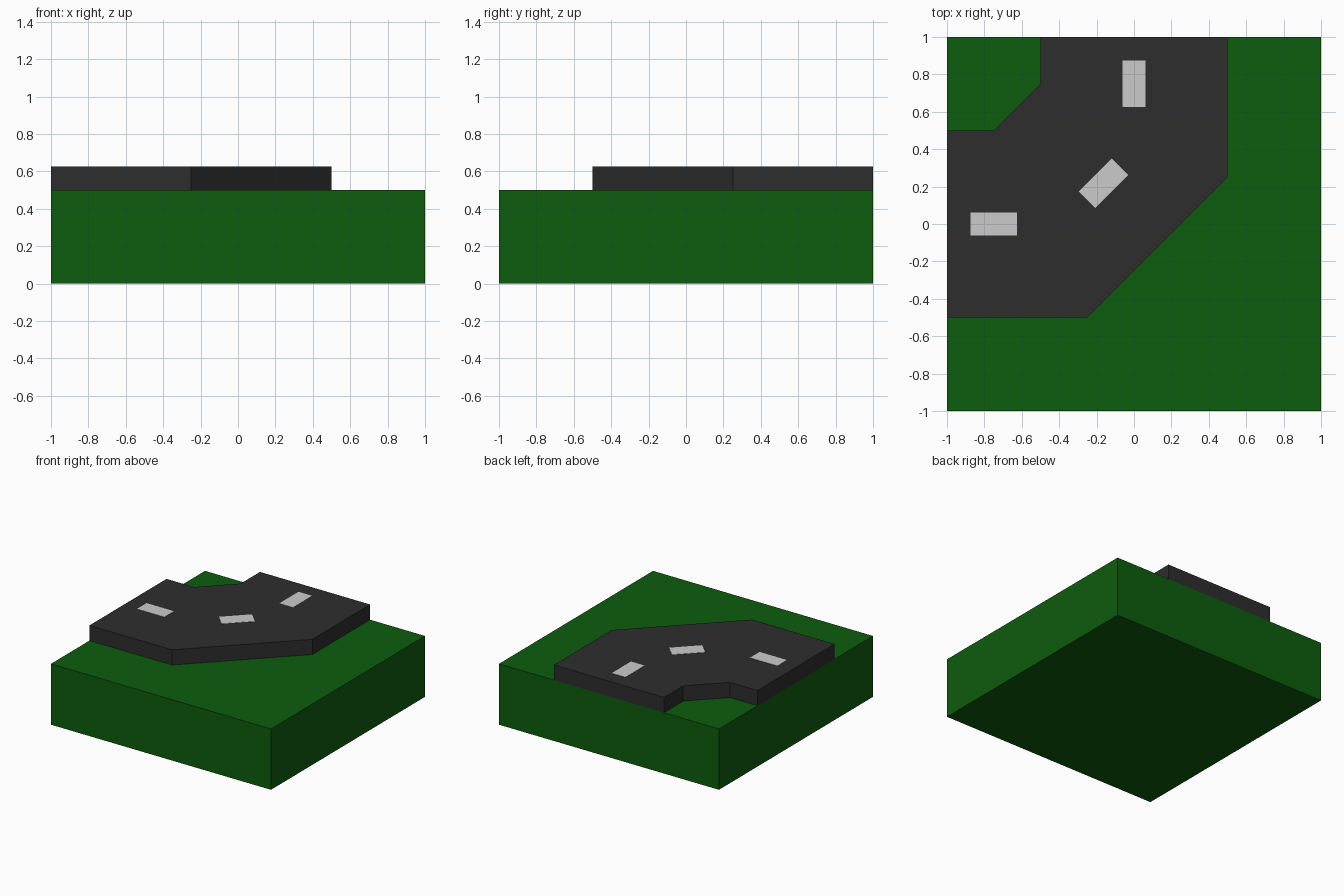
import bpy
import bmesh
import math
from mathutils import Matrix

cube = bpy.data.objects.get("Cube")
if cube:
    bpy.data.objects.remove(cube, do_unlink=True)


def make_material(name, rgb):
    mat = bpy.data.materials.new(name)
    mat.use_nodes = True
    color = (*rgb, 1.0)
    mat.diffuse_color = color
    mat.node_tree.nodes["Principled BSDF"].inputs["Base Color"].default_value = color
    return mat


def make_slab(name, outline, z0, z1, mat, matrix=Matrix()):
    """Extrude a counter-clockwise outline from z0 up to z1."""
    bm = bmesh.new()
    base = bm.faces.new([bm.verts.new((x, y, z0)) for x, y in outline])
    top = bmesh.ops.extrude_face_region(bm, geom=[base], use_keep_orig=True)["geom"]
    verts = [g for g in top if isinstance(g, bmesh.types.BMVert)]
    bmesh.ops.translate(bm, verts=verts, vec=(0, 0, z1 - z0))
    bmesh.ops.recalc_face_normals(bm, faces=bm.faces)
    mesh = bpy.data.meshes.new(name)
    bm.to_mesh(mesh)
    bm.free()
    mesh.materials.append(mat)
    obj = bpy.data.objects.new(name, mesh)
    obj.matrix_world = matrix
    bpy.context.collection.objects.link(obj)
    return obj


def rectangle(w, d):
    return [(-w / 2, -d / 2), (w / 2, -d / 2), (w / 2, d / 2), (-w / 2, d / 2)]


grass = make_material("grass green", (0.004, 0.107, 0.004))
asphalt = make_material("asphalt grey", (0.027, 0.027, 0.027))
paint = make_material("line white", (0.6, 0.6, 0.6))

GROUND_TOP, ROAD_TOP = 0.5, 0.625

# Square ground block
make_slab("ground_block", rectangle(2, 2), 0, GROUND_TOP, grass)

# Road bend from the right edge to the back edge, with cut corners
road = [(-1, -0.5), (-0.25, -0.5), (0.5, 0.25), (0.5, 1),
        (-0.5, 1), (-0.5, 0.75), (-0.75, 0.5), (-1, 0.5)]
make_slab("road_bend", road, GROUND_TOP, ROAD_TOP, asphalt)

# Dashes along the centre line
dashes = [("right", -0.75, 0, 0), ("middle", -0.163, 0.218, 45), ("back", 0, 0.75, 90)]
for label, x, y, angle in dashes:
    place = Matrix.Translation((x, y, 0)) @ Matrix.Rotation(math.radians(angle), 4, "Z")
    make_slab(f"road_dash_{label}", rectangle(0.25, 0.125),
              ROAD_TOP, ROAD_TOP + 0.002, paint, place)
